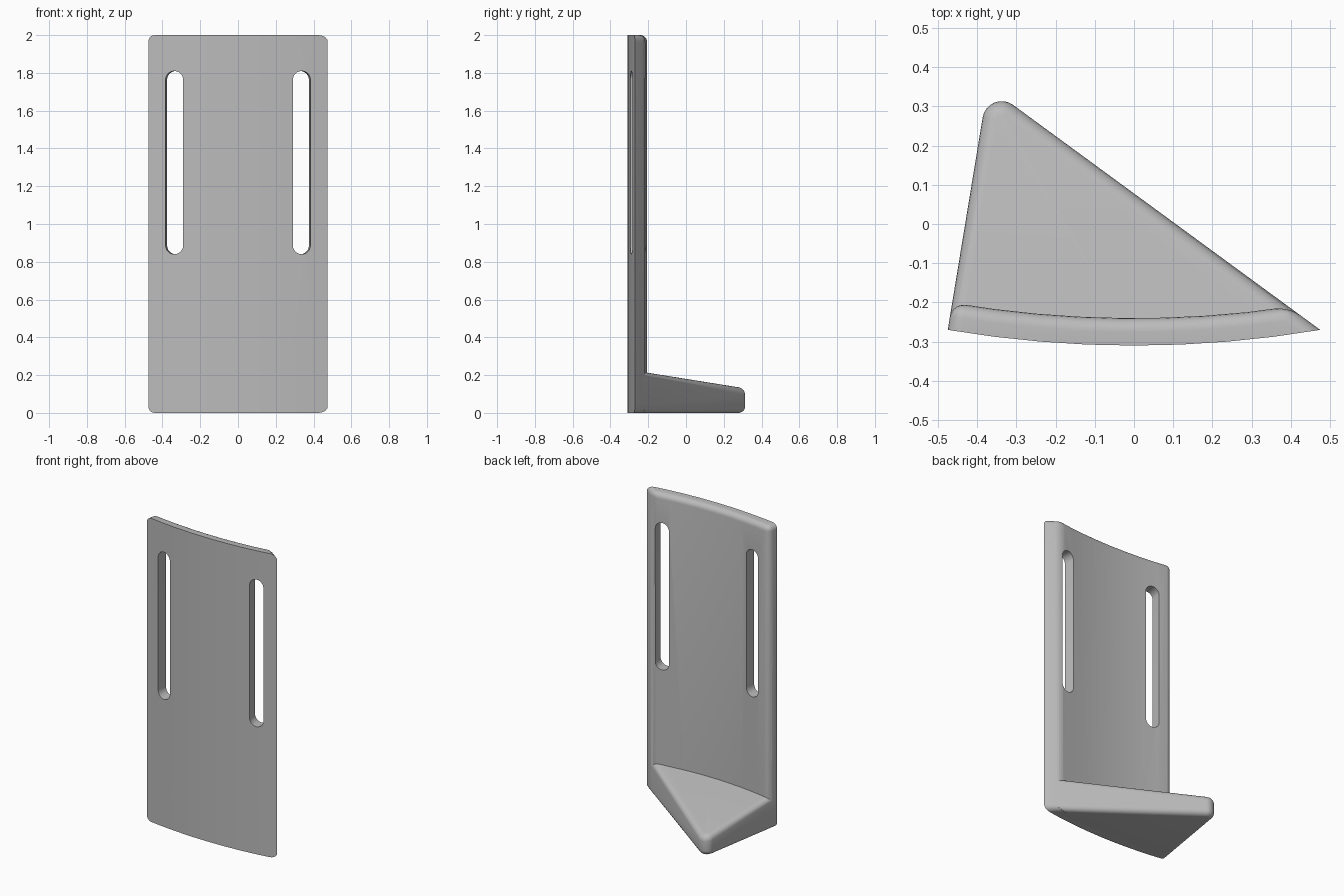
import bpy, bmesh, math
from mathutils import Vector, Matrix

if "Cube" in bpy.data.objects:
    bpy.data.objects.remove(bpy.data.objects["Cube"], do_unlink=True)

grey = bpy.data.materials.new("plain_grey")
grey.use_nodes = True
colour = (0.5, 0.5, 0.5, 1)
grey.diffuse_color = colour
grey.node_tree.nodes["Principled BSDF"].inputs["Base Color"].default_value = colour

# Footprint corners: two ends of the curved panel and the tip of the ledge
LEFT, RIGHT, TIP = Vector((-0.475, -0.27)), Vector((0.475, -0.27)), Vector((-0.373, 0.351))
CENTRE_Y, R_FRONT, R_BACK = 2.53, 2.84, 2.77
HEIGHT, FILLET, STEPS = 2.0, 0.035, 8


def prism(bottom, top):
    """Closed solid between two matching rings of points."""
    bm = bmesh.new()
    low = [bm.verts.new(p) for p in bottom]
    high = [bm.verts.new(p) for p in top]
    bm.faces.new(low)
    bm.faces.new(high)
    for i in range(len(low)):
        j = (i + 1) % len(low)
        bm.faces.new((low[i], low[j], high[j], high[i]))
    bmesh.ops.recalc_face_normals(bm, faces=bm.faces)
    return bm


def round_edges(bm, rule, size):
    edges = [e for e in bm.edges if rule(e)]
    bmesh.ops.bevel(bm, geom=edges, offset=size, offset_type='OFFSET', segments=5,
                    profile=0.5, affect='EDGES', clamp_overlap=False)


def finish(bm, name):
    bmesh.ops.recalc_face_normals(bm, faces=bm.faces)
    mesh = bpy.data.meshes.new(name)
    bm.to_mesh(mesh)
    bm.free()
    mesh.materials.append(grey)
    obj = bpy.data.objects.new(name, mesh)
    bpy.context.collection.objects.link(obj)
    return obj


def arc(start, end, radius):
    """Points along a panel arc, both ends included."""
    pts = [start]
    for i in range(1, STEPS):
        x = start.x + (end.x - start.x) * i / STEPS
        pts.append(Vector((x, CENTRE_Y - math.sqrt(radius ** 2 - x ** 2))))
    return pts + [end]


def boolean(target, tool, operation):
    mod = target.modifiers.new(operation.lower(), 'BOOLEAN')
    mod.operation, mod.solver, mod.object = operation, 'EXACT', tool
    bpy.context.view_layer.objects.active = target
    bpy.ops.object.modifier_apply(modifier=mod.name)
    bpy.data.objects.remove(tool, do_unlink=True)


# Curved panel, filleted along the back and at the four corners
back_left, back_right = LEFT.lerp(TIP, 0.111), RIGHT.lerp(TIP, 0.095)
front = arc(LEFT, RIGHT, R_FRONT)
back = arc(back_right, back_left, R_BACK)
ring = front + back
bm = prism([p.to_3d() for p in ring], [(p.x, p.y, HEIGHT) for p in ring])


def panel_edge(e):
    a, b = (v.co for v in e.verts)
    is_back = [min((p - c.xy).length for p in back) < 1e-4 for c in (a, b)]
    if abs(a.z - b.z) > 1:
        return min((a.xy - back_left).length, (a.xy - back_right).length) < 1e-4
    if is_back[0] != is_back[1]:
        return True
    return all(is_back) and a.z > 1


round_edges(bm, panel_edge, FILLET)
panel = finish(bm, "curved_panel_with_ledge")

# Sloping triangular ledge with a rounded tip
to_left, to_right = (LEFT - TIP).normalized(), (RIGHT - TIP).normalized()
radius, half = 0.049, to_left.angle(to_right) / 2
hub = TIP + (to_left + to_right).normalized() * radius / math.sin(half)
a0 = math.atan2(-to_right.x, to_right.y) + math.pi
a1 = math.atan2(-to_left.x, to_left.y)
normals = [Vector((-to_right.y, to_right.x)), Vector((-to_left.y, to_left.x))]
normals = [n if n.dot(hub - TIP) < 0 else -n for n in normals]
a0, a1 = (math.atan2(n.y, n.x) for n in normals)
base = [RIGHT.lerp(TIP, 0.032)]
for i in range(STEPS + 1):
    a = a0 + (a1 - a0) * i / STEPS
    base.append(hub + radius * Vector((math.cos(a), math.sin(a))))
base.append(LEFT.lerp(TIP, 0.032))
bm = prism([p.to_3d() for p in base], [(p.x, p.y, 0.18 - 0.16 * p.y) for p in base])


def ledge_edge(e):
    a, b = (v.co for v in e.verts)
    upright = (a.xy - b.xy).length < 1e-5
    return not upright and max(a.y, b.y) > -0.2


round_edges(bm, ledge_edge, FILLET)
boolean(panel, finish(bm, "ledge"), 'UNION')

# Two long round-ended slots, cut square to the curve
for side in (-1, 1):
    outline = []
    for middle, start in ((1.763, 0), (0.887, math.pi)):
        for i in range(13):
            a = start + math.pi * i / 12
            outline.append((0.047 * math.cos(a), middle + 0.047 * math.sin(a)))
    bm = prism([(x, -3, z) for x, z in outline], [(x, -2.6, z) for x, z in outline])
    turn = Matrix.Translation((0, CENTRE_Y, 0)) @ Matrix.Rotation(side * 0.119, 4, 'Z')
    bmesh.ops.transform(bm, matrix=turn, verts=bm.verts)
    boolean(panel, finish(bm, "slot_cutter"), 'DIFFERENCE')

# Smooth shading with crisp edges
bpy.ops.object.select_all(action='DESELECT')
panel.select_set(True)
bpy.context.view_layer.objects.active = panel
bpy.ops.object.shade_smooth_by_angle(angle=math.radians(30))
